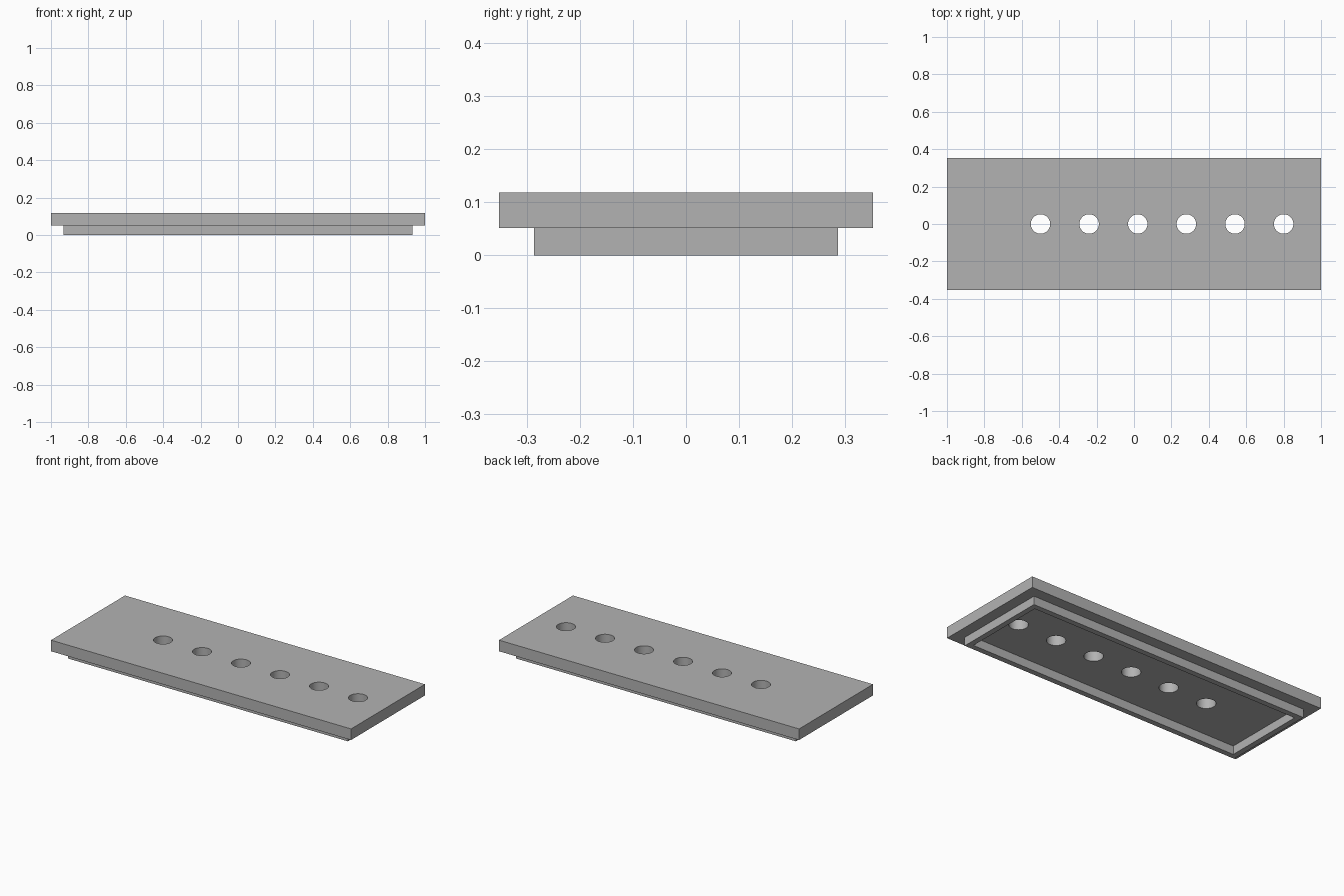
import bpy, bmesh, math

cube = bpy.data.objects.get("Cube")
if cube:
    bpy.data.objects.remove(cube, do_unlink=True)

grey = bpy.data.materials.new("plain_grey")
grey.use_nodes = True
colour = (0.45, 0.45, 0.45, 1)
grey.diffuse_color = colour
grey.node_tree.nodes["Principled BSDF"].inputs["Base Color"].default_value = colour


def rectangle(half_x, half_y):
    return [(-half_x, -half_y), (half_x, -half_y), (half_x, half_y), (-half_x, half_y)]


def circle(cx, radius, sides=48):
    steps = [2 * math.pi * i / sides for i in range(sides)]
    return [(cx + radius * math.cos(a), radius * math.sin(a)) for a in steps]


def extruded_outline(name, loops, bottom, top):
    """Fill an outline, leaving its inner loops open, and extrude it in z."""
    curve = bpy.data.curves.new(name + "_outline", 'CURVE')
    curve.dimensions = '2D'
    curve.fill_mode = 'BOTH'
    curve.extrude = (top - bottom) / 2
    for loop in loops:
        spline = curve.splines.new('POLY')
        spline.points.add(len(loop) - 1)
        for point, (x, y) in zip(spline.points, loop):
            point.co = (x, y, 0, 1)
        spline.use_cyclic_u = True
    helper = bpy.data.objects.new(name + "_outline", curve)
    bpy.context.collection.objects.link(helper)
    bpy.context.view_layer.update()
    evaluated = helper.evaluated_get(bpy.context.evaluated_depsgraph_get())
    mesh = bpy.data.meshes.new_from_object(evaluated)
    bpy.data.objects.remove(helper, do_unlink=True)

    # Weld the caps to the walls and tidy the flat faces
    bm = bmesh.new()
    bm.from_mesh(mesh)
    bmesh.ops.remove_doubles(bm, verts=bm.verts, dist=0.0001)
    bmesh.ops.translate(bm, verts=bm.verts, vec=(0, 0, (top + bottom) / 2))
    bmesh.ops.recalc_face_normals(bm, faces=bm.faces)
    bm.to_mesh(mesh)
    bm.free()
    mesh.name = name
    mesh.materials.clear()
    mesh.materials.append(grey)
    obj = bpy.data.objects.new(name, mesh)
    bpy.context.collection.objects.link(obj)
    bpy.ops.object.select_all(action='DESELECT')
    obj.select_set(True)
    bpy.context.view_layer.objects.active = obj
    bpy.ops.object.shade_smooth_by_angle(angle=math.radians(30))
    return obj


# Cover plate with a row of six round holes
holes = [circle(-0.5 + 0.26 * i, 0.052) for i in range(6)]
extruded_outline("cover_plate", [rectangle(1, 0.352)] + holes, 0.051, 0.118)

# Locating rim underneath
extruded_outline("locating_rim", [rectangle(0.933, 0.286), rectangle(0.9, 0.253)], 0, 0.051)
